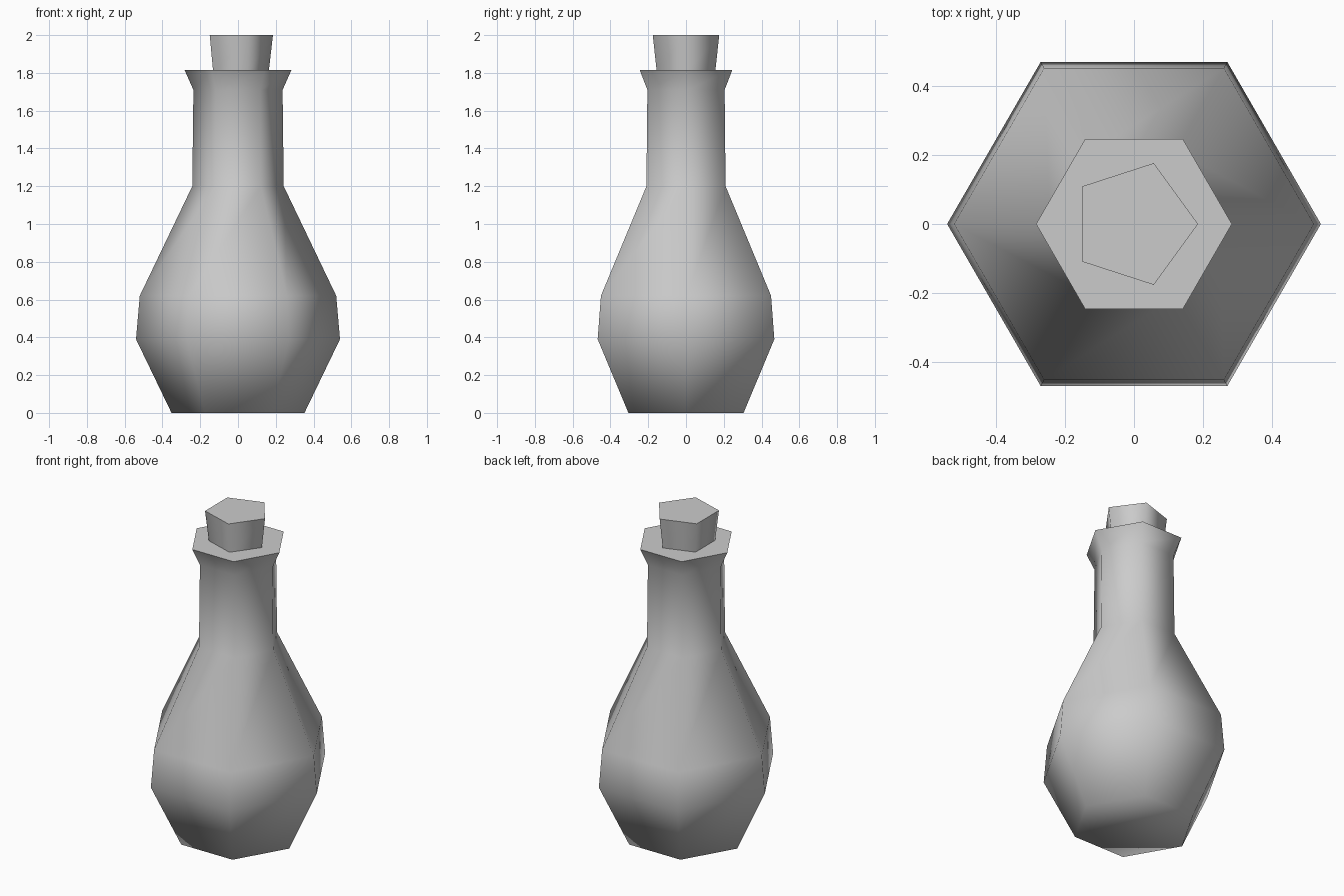
import bpy, bmesh, math

default = bpy.data.objects.get("Cube")
if default:
    bpy.data.objects.remove(default, do_unlink=True)

GREY = (0.6, 0.6, 0.6, 1.0)
grey = bpy.data.materials.new("plain grey")
grey.use_nodes = True
grey.diffuse_color = GREY
grey.node_tree.nodes["Principled BSDF"].inputs["Base Color"].default_value = GREY


def lathe(name, profile, sides):
    """Closed low-poly solid from (radius, height) rings, bottom to top."""
    bm = bmesh.new()
    rings = []
    for r, z in profile:
        angles = [math.tau * i / sides for i in range(sides)]
        rings.append([bm.verts.new((r * math.cos(a), r * math.sin(a), z)) for a in angles])
    for low, high in zip(rings, rings[1:]):
        for i in range(sides):
            j = (i + 1) % sides
            bm.faces.new((low[i], low[j], high[j], high[i]))
    bm.faces.new(rings[0][::-1])
    bm.faces.new(rings[-1])
    mesh = bpy.data.meshes.new(name)
    bm.to_mesh(mesh)
    bm.free()
    mesh.materials.append(grey)
    obj = bpy.data.objects.new(name, mesh)
    bpy.context.collection.objects.link(obj)

    # soft walls and base, crisp top rim
    bpy.ops.object.select_all(action='DESELECT')
    obj.select_set(True)
    bpy.context.view_layer.objects.active = obj
    bpy.ops.object.shade_smooth_by_angle(angle=math.radians(80))
    return obj


# Six-sided flask: base, belly, shoulder, neck and flared lip
lathe("bottle", [(0.352, 0), (0.54, 0.39), (0.52, 0.62), (0.242, 1.2),
                 (0.236, 1.71), (0.283, 1.815)], 6)

# Five-sided tapered stopper, slightly sunk into the lip
lathe("stopper", [(0.162, 1.80), (0.185, 2.0)], 5)
